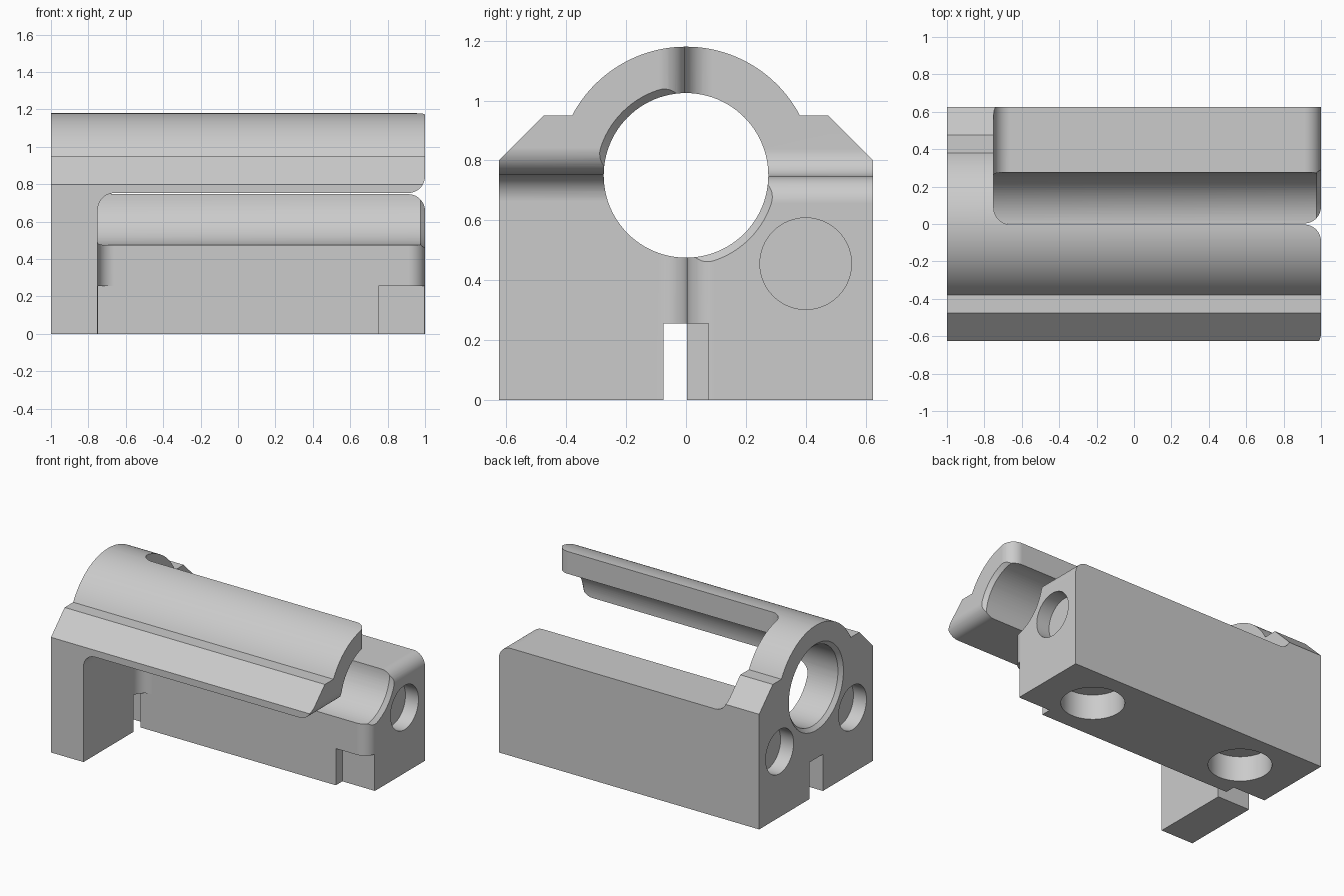
import bpy, bmesh, math
from mathutils import Matrix, Vector

AXIS_Z = 0.75      # height of the bore axis
ROUND = 0.09       # corner radius of the openings
GAP = 0.003        # clearance at the split faces
SHOULDER = -0.75   # x where the openings start

default = bpy.data.objects.get("Cube")
if default:
    bpy.data.objects.remove(default, do_unlink=True)

grey = bpy.data.materials.new("light grey")
grey.use_nodes = True
grey.diffuse_color = (0.6, 0.6, 0.6, 1)
grey.node_tree.nodes["Principled BSDF"].inputs["Base Color"].default_value = (0.6, 0.6, 0.6, 1)


def finish(name, bm):
    bmesh.ops.recalc_face_normals(bm, faces=bm.faces)
    mesh = bpy.data.meshes.new(name)
    bm.to_mesh(mesh)
    bm.free()
    mesh.materials.append(grey)
    obj = bpy.data.objects.new(name, mesh)
    bpy.context.collection.objects.link(obj)
    return obj


def arc(cx, cy, r, start, end, steps):
    angles = [math.radians(start + (end - start) * i / steps) for i in range(steps + 1)]
    return [(cx + r * math.cos(a), cy + r * math.sin(a)) for a in angles]


def prism(name, outline, lo, hi, place):
    """Extrude an outline from lo to hi; place(a, b, t) gives the 3D point."""
    bm = bmesh.new()
    ends = [[bm.verts.new(place(a, b, t)) for a, b in outline] for t in (lo, hi)]
    for ring in ends:
        bm.faces.new(ring)
    n = len(outline)
    for i in range(n):
        j = (i + 1) % n
        bm.faces.new((ends[0][i], ends[0][j], ends[1][j], ends[1][i]))
    return finish(name, bm)


def box(name, x0, x1, y0, y1, z0, z1):
    corners = [(x0, y0), (x1, y0), (x1, y1), (x0, y1)]
    return prism(name, corners, z0, z1, lambda a, b, t: (a, b, t))


def rod(name, start, end, r0, r1, segments=64):
    start, end = Vector(start), Vector(end)
    axis = end - start
    turn = axis.to_track_quat('Z', 'Y').to_matrix().to_4x4()
    bm = bmesh.new()
    bmesh.ops.create_cone(bm, cap_ends=True, segments=segments, radius1=r0, radius2=r1,
                          depth=axis.length,
                          matrix=Matrix.Translation((start + end) / 2) @ turn)
    return finish(name, bm)


# Body: chamfered block with a round crown
crown = math.degrees(math.asin(0.2 / 0.43))
section = [(-0.625, 0), (0.625, 0), (0.625, 0.8), (0.475, 0.95)]
section += arc(0, AXIS_Z, 0.43, crown, 180 - crown, 48)
section += [(-0.475, 0.95), (-0.625, 0.8)]
body = prism("clamp_body", section, -1, 1, lambda a, b, t: (t, a, b))
cutters = []

# Main bore with chamfered mouths
cutters.append(rod("bore", (-1.1, 0, AXIS_Z), (1.1, 0, AXIS_Z), 0.275, 0.275, 96))
for s in (-1, 1):
    cutters.append(rod("bore_mouth", (s * 0.975, 0, AXIS_Z), (s * 1.025, 0, AXIS_Z),
                       0.275, 0.325, 96))

# Two opposite quarter openings, each rounded along both of its walls
opening = [(SHOULDER, -2)]
opening += arc(SHOULDER + ROUND, -ROUND, ROUND, 180, 90, 12)
opening += arc(1 - ROUND, ROUND, ROUND, -90, 0, 12)
opening += [(1.1, ROUND), (1.1, -2)]
for s in (1, -1):
    cutters.append(prism("side_opening", opening, -1, -0.1,
                         lambda a, b, t: (a, s * t, AXIS_Z + s * (GAP + b))))
    cutters.append(prism("middle_opening", opening, -1.5, -0.15,
                         lambda a, b, t: (a, s * (GAP + b), AXIS_Z + s * t)))

# Key slots under both ends
cutters.append(box("slot", -1.1, SHOULDER, -0.075, 0.075, -0.1, 0.255))
cutters.append(box("slot", 0.75, 1.1, -0.075, 0.075, -0.1, 0.255))
cutters.append(box("slot_relief", SHOULDER - 0.01, -0.6, -0.075, GAP + 0.0005, -0.1, 0.255))

# Blind holes in the ends and the underside
for x, y in ((1, 0.4), (-1, 0.4), (-1, -0.4)):
    cutters.append(rod("end_hole", (x * 0.9, y, 0.455), (x * 1.1, y, 0.455), 0.153, 0.153))
for x in (-0.6, 0.6):
    cutters.append(rod("bottom_hole", (x, 0.315, -0.1), (x, 0.315, 0.175), 0.2, 0.2))

# Cut everything out of the body
bpy.ops.object.select_all(action='DESELECT')
body.select_set(True)
bpy.context.view_layer.objects.active = body
for cutter in cutters:
    mod = body.modifiers.new("cut", 'BOOLEAN')
    mod.operation = 'DIFFERENCE'
    mod.solver = 'EXACT'
    mod.object = cutter
    bpy.ops.object.modifier_apply(modifier=mod.name)
    bpy.data.objects.remove(cutter, do_unlink=True)

# Smooth curves, flat planes
bpy.ops.object.shade_smooth_by_angle(angle=math.radians(25))
weighted = body.modifiers.new("flat planes", 'WEIGHTED_NORMAL')
weighted.keep_sharp = True
bpy.ops.object.modifier_apply(modifier=weighted.name)
